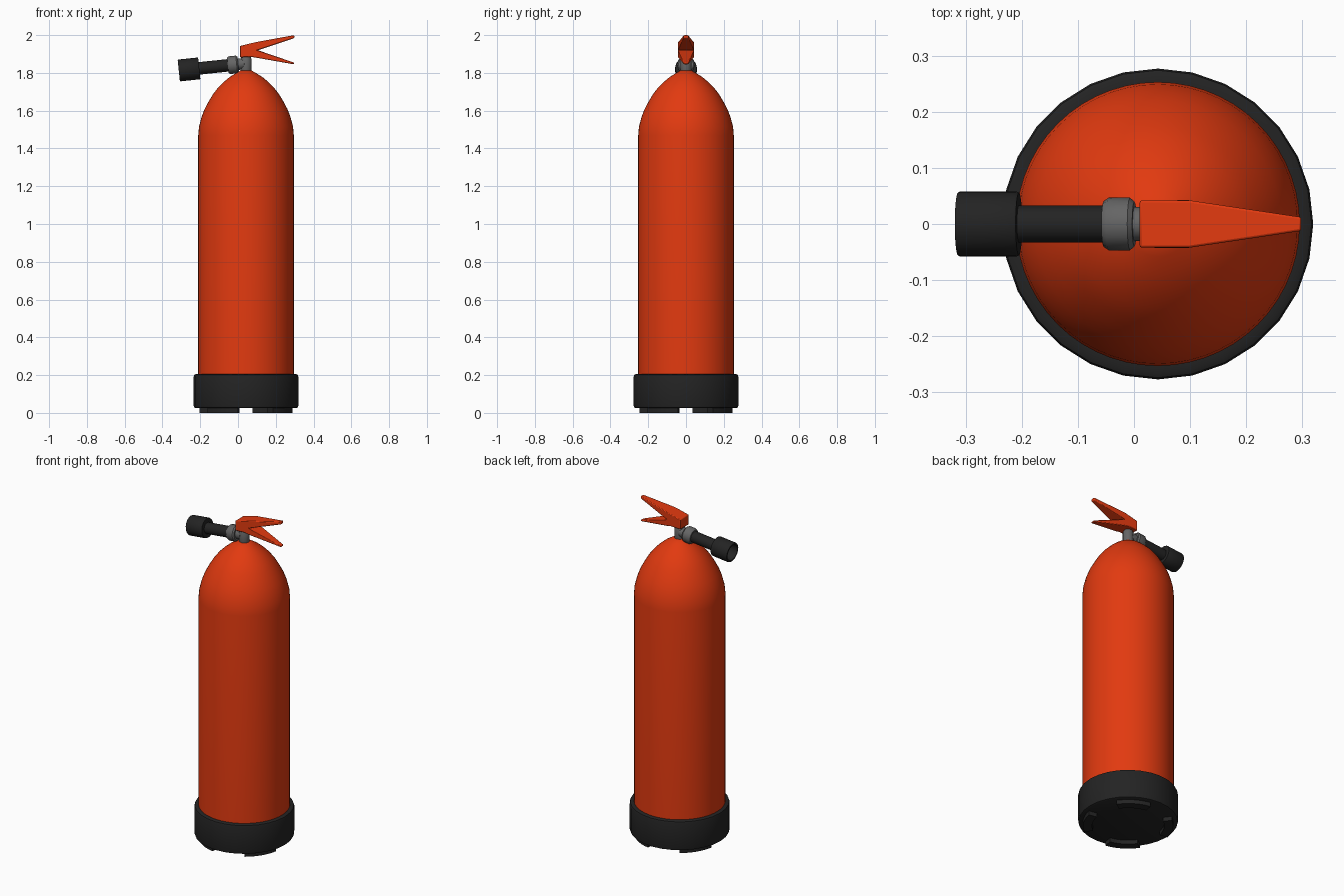
import bpy, bmesh, math
from mathutils import Vector, Matrix

if "Cube" in bpy.data.objects:
    bpy.data.objects.remove(bpy.data.objects["Cube"])

CX = 0.0425  # tank axis


def material(name, col):
    m = bpy.data.materials.new(name)
    m.diffuse_color = (*col, 1)
    m.use_nodes = True
    m.node_tree.nodes["Principled BSDF"].inputs["Base Color"].default_value = m.diffuse_color
    return m


RED = material("red_paint", (0.76, 0.042, 0.005))
BLACK = material("black_rubber", (0.017, 0.017, 0.017))
GREY = material("grey_metal", (0.13, 0.13, 0.13))


def finish(bm, name, mat, angle=35, bevel=0):
    bmesh.ops.recalc_face_normals(bm, faces=bm.faces)
    me = bpy.data.meshes.new(name)
    bm.to_mesh(me)
    bm.free()
    me.materials.append(mat)
    ob = bpy.data.objects.new(name, me)
    bpy.context.collection.objects.link(ob)
    if bevel:
        b = ob.modifiers.new("bevel", 'BEVEL')
        b.width, b.segments = bevel, 2
    bpy.ops.object.select_all(action='DESELECT')
    ob.select_set(True)
    bpy.context.view_layer.objects.active = ob
    bpy.ops.object.shade_smooth_by_angle(angle=math.radians(angle))
    return ob


def lathe(name, profile, mat, n, matrix, angle=35):
    """Revolve (radius, height) points around local z; radius 0 closes an end."""
    bm = bmesh.new()
    rings = []
    for r, z in profile:
        if r == 0:
            rings.append([bm.verts.new(matrix @ Vector((0, 0, z)))] * n)
        else:
            rings.append([bm.verts.new(matrix @ Vector((r * math.cos(t), r * math.sin(t), z)))
                          for t in (2 * math.pi * i / n for i in range(n))])
    for a, b in zip(rings, rings[1:]):
        for i in range(n):
            j = (i + 1) % n
            bm.faces.new(list(dict.fromkeys((a[i], a[j], b[j], b[i]))))
    return finish(bm, name, mat, angle)


UP = Matrix.Translation((CX, 0, 0))

# Tank with ogive dome
lathe("tank", [(0, 0.06), (0.253, 0.06), (0.253, 1.47), (0.249, 1.515), (0.236, 1.565),
               (0.220, 1.607), (0.200, 1.645), (0.175, 1.687), (0.148, 1.722), (0.118, 1.752),
               (0.088, 1.777), (0.058, 1.796), (0.030, 1.812), (0, 1.812)], RED, 56, UP)

# Rubber base cup
lathe("base_cup", [(0, 0.025), (0.266, 0.025), (0.274, 0.029), (0.277, 0.038), (0.277, 0.192),
                   (0.274, 0.201), (0.266, 0.205), (0.25, 0.205)], BLACK, 28, UP)

# Four curved feet under the base
bm = bmesh.new()
for k in range(4):
    start = math.radians(-55 + 90 * k)
    prev = None
    for i in range(7):
        t = start + math.radians(45) * i / 6
        cur = [bm.verts.new((CX + r * math.cos(t), r * math.sin(t), z))
               for r, z in ((0.2, 0), (0.25, 0), (0.25, 0.03), (0.2, 0.03))]
        if prev:
            for a in range(4):
                b = (a + 1) % 4
                bm.faces.new((prev[a], prev[b], cur[b], cur[a]))
        if i in (0, 6):
            bm.faces.new(cur)
        prev = cur
finish(bm, "base_feet", BLACK)

# Valve stem
lathe("valve_stem", [(0, 1.80), (0.026, 1.80), (0.030, 1.815), (0.030, 1.872), (0.024, 1.885),
                     (0, 1.885)], GREY, 16, UP)

# Hose assembly along a slightly drooping axis, starting at the valve
axis = Vector((-1, 0, -0.105)).normalized()
HOSE = Matrix.Translation((CX, 0, 1.85)) @ axis.to_track_quat('Z', 'Y').to_matrix().to_4x4()
lathe("valve_outlet", [(0, 0), (0.030, 0.01), (0.030, 0.05), (0, 0.05)], GREY, 16, HOSE)
lathe("hose_nut", [(0, 0.042), (0.040, 0.042), (0.047, 0.050), (0.047, 0.088),
                   (0.041, 0.097), (0, 0.097)], GREY, 12, HOSE)
lathe("hose", [(0, 0.09), (0.033, 0.09), (0.033, 0.26), (0, 0.26)], BLACK, 20, HOSE)
lathe("nozzle", [(0, 0.249), (0.056, 0.249), (0.058, 0.253), (0.058, 0.354), (0.056, 0.358),
                 (0.047, 0.358), (0.043, 0.29), (0, 0.29)], BLACK, 24, HOSE)


# Handle: V-shaped side profile extruded, then tapered toward the tips
def half_width(x):
    return 0.042 if x < 0.1 else 0.042 - 0.030 * (x - 0.1) / 0.2


def lever(name, pts):
    bm = bmesh.new()
    sides = [[bm.verts.new((x, s * half_width(x), z)) for x, z in pts] for s in (-1, 1)]
    bm.faces.new(sides[0])
    bm.faces.new(sides[1][::-1])
    for i in range(len(pts)):
        j = (i + 1) % len(pts)
        bm.faces.new((sides[0][i], sides[0][j], sides[1][j], sides[1][i]))
    finish(bm, name, RED, 30, bevel=0.004)


lever("squeeze_handle", [(0.01, 1.882), (0.07, 1.885), (0.10, 1.880), (0.298, 1.845),
                         (0.298, 1.854), (0.105, 1.920), (0.298, 1.984), (0.298, 2.0),
                         (0.10, 1.964), (0.07, 1.957), (0.01, 1.942)])
